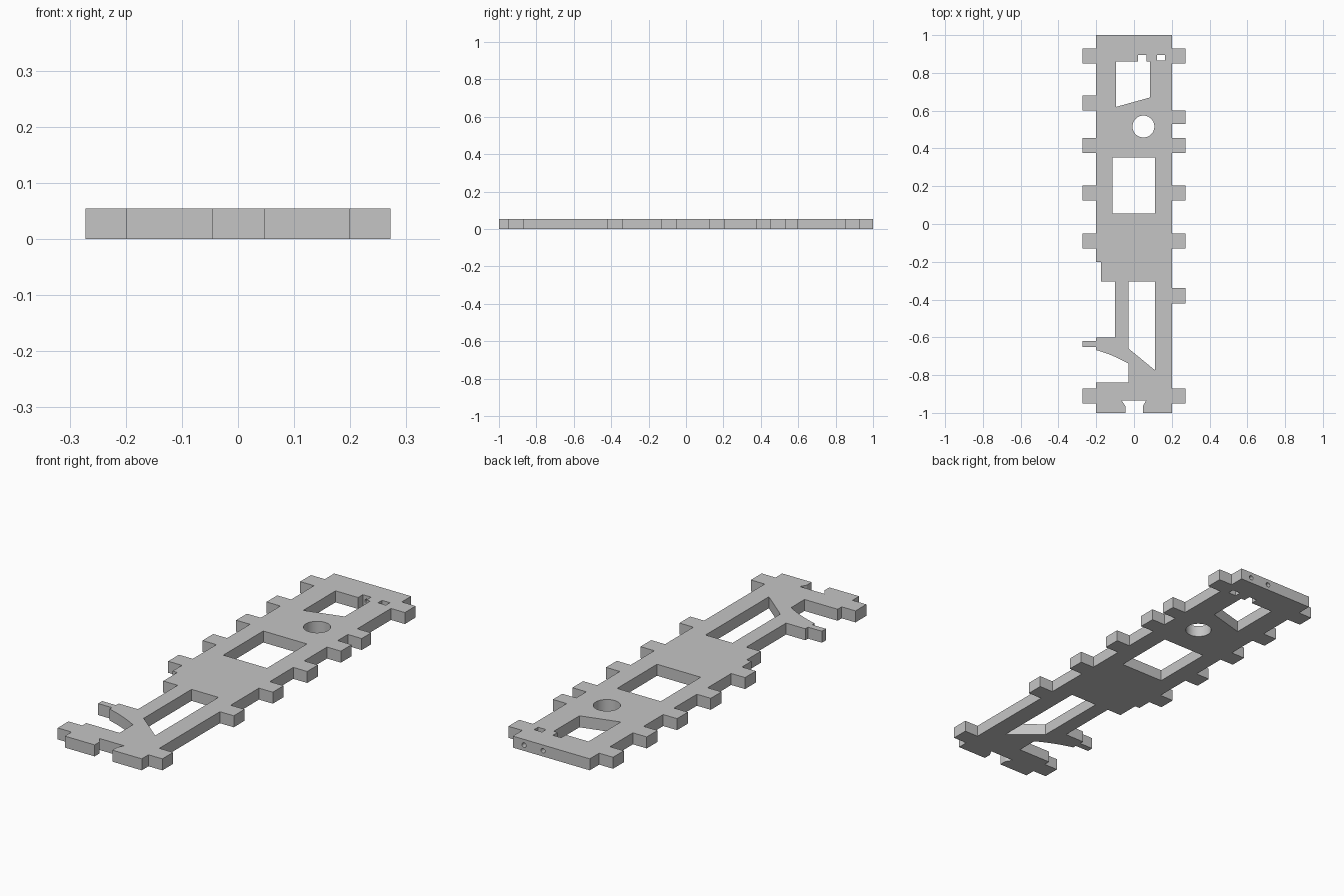
import bpy, bmesh, math
from mathutils import Matrix

cube = bpy.data.objects.get("Cube")
if cube:
    bpy.data.objects.remove(cube, do_unlink=True)

THICK, HALF, TAB = 0.054, 0.2, 0.272

grey = bpy.data.materials.new("light_grey")
grey.use_nodes = True
colour = (0.56, 0.56, 0.56, 1)
grey.diffuse_color = colour
grey.node_tree.nodes["Principled BSDF"].inputs["Base Color"].default_value = colour


def add_object(name, bm):
    bmesh.ops.recalc_face_normals(bm, faces=bm.faces)
    mesh = bpy.data.meshes.new(name)
    bm.to_mesh(mesh)
    bm.free()
    mesh.materials.append(grey)
    obj = bpy.data.objects.new(name, mesh)
    bpy.context.collection.objects.link(obj)
    return obj


def prism(name, points, low, high):
    """Extrude a flat outline upward."""
    bm = bmesh.new()
    face = bm.faces.new([bm.verts.new((x, y, low)) for x, y in points])
    top = bmesh.ops.extrude_face_region(bm, geom=[face])["geom"]
    bmesh.ops.translate(bm, vec=(0, 0, high - low),
                        verts=[v for v in top if isinstance(v, bmesh.types.BMVert)])
    return add_object(name, bm)


def rod(name, radius, depth, matrix, sides):
    bm = bmesh.new()
    bmesh.ops.create_cone(bm, cap_ends=True, segments=sides, radius1=radius,
                          radius2=radius, depth=depth, matrix=matrix)
    return add_object(name, bm)


def rect(x0, x1, y0, y1):
    return [(x0, y0), (x1, y0), (x1, y1), (x0, y1)]


def tabs(side, spans):
    """Edge points stepping out and back for each tab, from back to front."""
    pts = []
    for y1, y0 in spans:
        pts += [(side * HALF, y1), (side * TAB, y1), (side * TAB, y0), (side * HALF, y0)]
    return pts


# Plate outline: left edge with tabs, front socket, right edge with cutaways
left_edge = tabs(1, [(0.93, 0.85), (0.6, 0.53), (0.455, 0.375), (0.205, 0.125),
                     (-0.05, -0.13), (-0.34, -0.42), (-0.87, -0.95)])
socket = [(0.2, -1), (0.047, -1), (0.047, -0.965), (0.063, -0.935),
          (-0.065, -0.935), (-0.045, -0.965), (-0.045, -1), (-0.2, -1)]
right_upper = tabs(-1, [(0.93, 0.85), (0.68, 0.6), (0.455, 0.375),
                        (0.205, 0.125), (-0.05, -0.13)])
steps = [(-0.2, -0.2), (-0.175, -0.2), (-0.175, -0.305), (-0.1, -0.305), (-0.1, -0.6),
         (-0.2, -0.6)]
hook = tabs(-1, [(-0.62, -0.65)])
# Curved underside of the hook
for i in range(9):
    t = i / 8
    hook.append((-0.2 + 0.172 * t, -0.668 - 0.045 * t - 0.027 * t * t))
right_lower = [(-0.028, -0.84), (-0.2, -0.84)] + tabs(-1, [(-0.87, -0.95)])
outline = ([(0.2, 1)] + left_edge + socket + right_lower[::-1] + hook[::-1]
           + steps[::-1] + right_upper[::-1] + [(-0.2, 1)])
plate = prism("servo_plate", outline, 0, THICK)

# Openings through the plate
openings = {
    "long_slot": [(-0.028, -0.305), (0.112, -0.305), (0.112, -0.775), (-0.028, -0.66)],
    "square_window": rect(-0.115, 0.112, 0.055, 0.352),
    "back_window": [(-0.095, 0.62), (0.085, 0.67), (0.085, 0.86), (0.065, 0.86),
                    (0.065, 0.895), (0.022, 0.895), (0.022, 0.86), (-0.095, 0.86)],
    "nut_slot": rect(0.122, 0.163, 0.865, 0.895),
}
cutters = [prism(n + "_cutter", p, -0.1, 0.2) for n, p in openings.items()]
cutters.append(rod("round_hole_cutter", 0.058, 0.3, Matrix.Translation((0.05, 0.516, 0)), 48))

# Screw holes drilled from the back edge into the nut slots
for x in (0.043, 0.142):
    place = Matrix.Translation((x, 0.98, THICK / 2)) @ Matrix.Rotation(math.pi / 2, 4, "X")
    cutters.append(rod("screw_hole_cutter", 0.011, 0.2, place, 16))

bpy.context.view_layer.objects.active = plate
for cutter in cutters:
    cutter.hide_render = True
    mod = plate.modifiers.new(cutter.name, "BOOLEAN")
    mod.operation, mod.solver, mod.object = "DIFFERENCE", "EXACT", cutter
    bpy.ops.object.modifier_apply(modifier=mod.name)
    bpy.data.objects.remove(cutter, do_unlink=True)

# Smooth the round hole walls, keep every corner crisp
bpy.ops.object.select_all(action="DESELECT")
plate.select_set(True)
bpy.ops.object.shade_smooth_by_angle(angle=math.radians(25))
